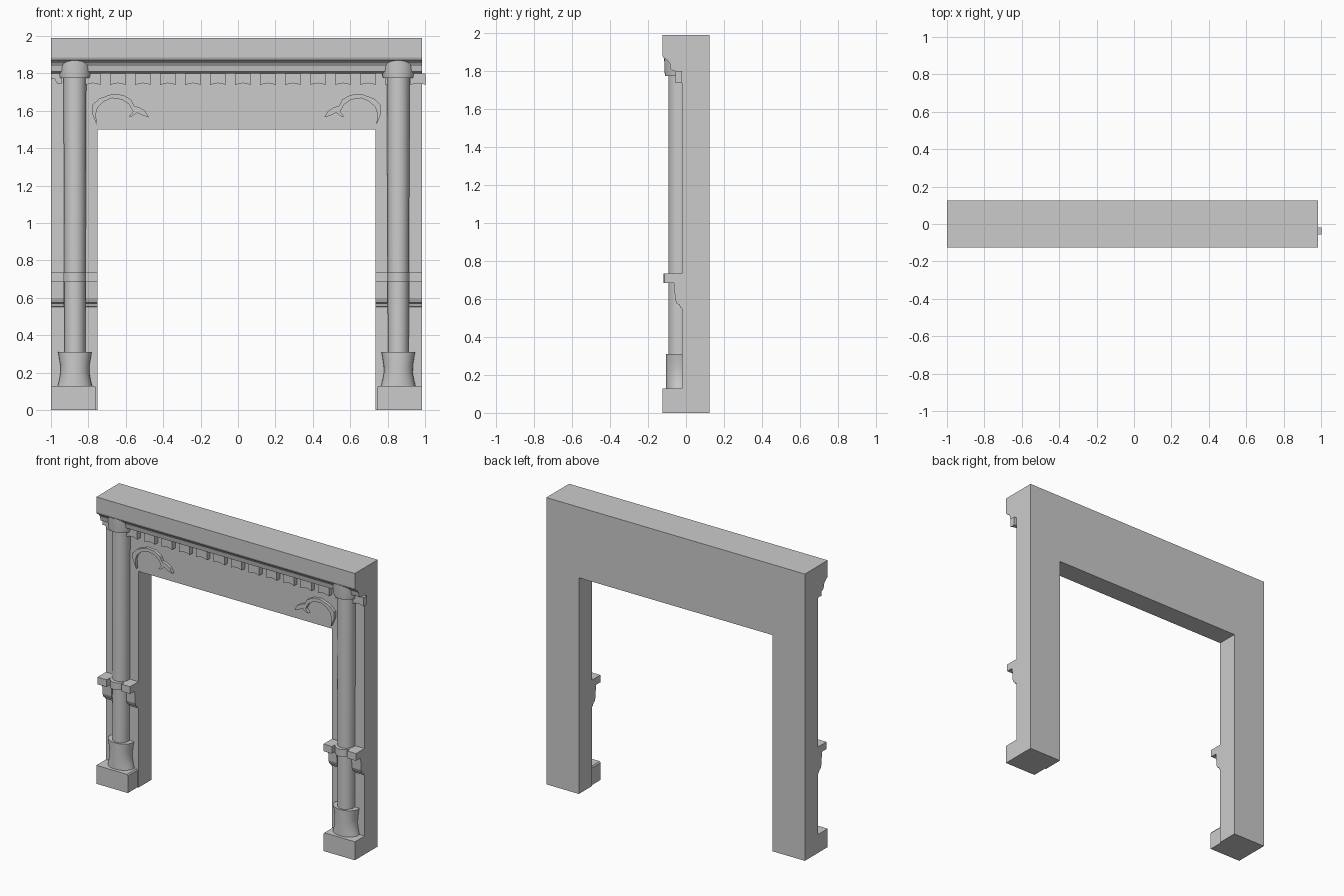
import bpy, bmesh, math

cube = bpy.data.objects.get("Cube")
if cube:
    bpy.data.objects.remove(cube, do_unlink=True)

stone = bpy.data.materials.new("grey stone")
stone.use_nodes = True
stone.diffuse_color = (0.6, 0.6, 0.6, 1)
stone.node_tree.nodes["Principled BSDF"].inputs["Base Color"].default_value = (0.6, 0.6, 0.6, 1)

LEFT, RIGHT, WALL, BACK = -1.0, 0.985, -0.02, 0.125
MID = (LEFT + RIGHT) / 2


def finish(name, bm, smooth=False):
    bmesh.ops.recalc_face_normals(bm, faces=bm.faces)
    mesh = bpy.data.meshes.new(name)
    bm.to_mesh(mesh)
    bm.free()
    mesh.materials.append(stone)
    ob = bpy.data.objects.new(name, mesh)
    bpy.context.collection.objects.link(ob)
    if smooth:
        bpy.ops.object.select_all(action='DESELECT')
        ob.select_set(True)
        bpy.context.view_layer.objects.active = ob
        bpy.ops.object.shade_smooth_by_angle(angle=math.radians(35))
    return ob


def prism(name, outline, place, start, end):
    """Extrude a flat outline; place(u, v, depth) gives the 3D point."""
    bm = bmesh.new()
    a = [bm.verts.new(place(u, v, start)) for u, v in outline]
    b = [bm.verts.new(place(u, v, end)) for u, v in outline]
    bm.faces.new(a)
    bm.faces.new(b)
    for i in range(len(a)):
        j = (i + 1) % len(a)
        bm.faces.new((a[i], a[j], b[j], b[i]))
    return finish(name, bm)


def front(u, v, d):
    return (u, d, v)


def side(u, v, d):
    return (d, u, v)


def turned(name, x, y, rings, sides=32):
    """Stack of elliptical rings given as (x radius, y radius, z)."""
    bm = bmesh.new()
    loops = []
    for rx, ry, z in rings:
        angles = [math.tau * i / sides for i in range(sides)]
        loops.append([bm.verts.new((x + rx * math.cos(t), y + ry * math.sin(t), z)) for t in angles])
    bm.faces.new(loops[0])
    bm.faces.new(loops[-1])
    for lo, hi in zip(loops, loops[1:]):
        for i in range(sides):
            j = (i + 1) % sides
            bm.faces.new((lo[i], lo[j], hi[j], hi[i]))
    return finish(name, bm, True)


# Wall with the opening, and the moulded shelf above it
prism("surround", [(LEFT, 0), (-0.75, 0), (-0.75, 1.5), (0.735, 1.5), (0.735, 0),
                   (RIGHT, 0), (RIGHT, 1.99), (LEFT, 1.99)], front, WALL, BACK)
prism("mantel_shelf", [(WALL, 1.99), (-0.125, 1.99), (-0.125, 1.885), (-0.12, 1.872),
                       (-0.108, 1.865), (-0.095, 1.855), (-0.085, 1.84), (-0.08, 1.81),
                       (-0.06, 1.80), (WALL, 1.80)], side, LEFT, RIGHT)

# Row of dentils with hollowed undersides
for n in range(14):
    c = -0.776 + 0.1337 * n
    prism("dentil", [(c - 0.041, 1.80), (c - 0.041, 1.738), (c - 0.022, 1.745), (c, 1.748),
                     (c + 0.022, 1.745), (c + 0.041, 1.738), (c + 0.041, 1.80)],
          front, WALL, -0.055)
prism("end_dentil", [(LEFT, 1.80), (LEFT, 1.77), (-0.98, 1.77), (-0.965, 1.745),
                     (-0.94, 1.745), (-0.94, 1.80)], front, WALL, -0.055)

# Scroll outline for the upper corners of the opening
scroll = [(-.755, 1.525), (-.78, 1.585), (-.78, 1.63), (-.743, 1.665), (-.674, 1.69),
          (-.615, 1.685), (-.572, 1.66), (-.556, 1.627), (-.524, 1.617), (-.497, 1.6),
          (-.476, 1.565), (-.508, 1.575), (-.54, 1.59), (-.567, 1.57), (-.583, 1.57),
          (-.561, 1.595), (-.583, 1.635), (-.62, 1.66), (-.674, 1.668), (-.717, 1.65),
          (-.749, 1.62), (-.76, 1.585)]

# Matching parts of the two jambs
for label, s in (("right", -1), ("left", 1)):
    def mx(x):
        return MID + s * (MID - x)

    x, y = mx(-0.872), -0.033
    turned(label + "_column", x, y, [(0.055, 0.059, 0.12), (0.057, 0.06, 0.7), (0.061, 0.06, 1.8)])
    turned(label + "_column_foot", x, y,
           [(0.094, 0.072, 0.12), (0.084, 0.072, 0.16), (0.077, 0.072, 0.20),
            (0.078, 0.072, 0.24), (0.086, 0.072, 0.29), (0.09, 0.072, 0.31)])
    turned(label + "_capital", x, y, [(0.082, 0.078, 1.775), (0.087, 0.08, 1.80), (0.09, 0.082, 1.868)])
    turned(label + "_collar", x, y, [(0.066, 0.085, 0.685), (0.066, 0.085, 0.735)])

    # Plinth with a softened top edge
    plinth = prism(label + "_plinth", [(LEFT, 0), (-0.758, 0), (-0.758, 0.118),
                                       (-0.765, 0.128), (LEFT, 0.128)],
                   lambda u, v, d: (mx(u), d, v), WALL, -0.125)

    # Stepped bracket wings on both sides of the column
    for wing, a, b in (("outer", LEFT, -0.93), ("inner", -0.815, -0.75)):
        prism(label + "_" + wing + "_bracket",
              [(WALL, 0.735), (-0.112, 0.735), (-0.112, 0.685), (-0.062, 0.685),
               (-0.058, 0.60), (-0.048, 0.575), (-0.035, 0.57), (-0.03, 0.555), (WALL, 0.55)],
              side, mx(a), mx(b))

    prism(label + "_scroll", [(mx(u), v) for u, v in scroll], front, WALL + 0.005, -0.04)
